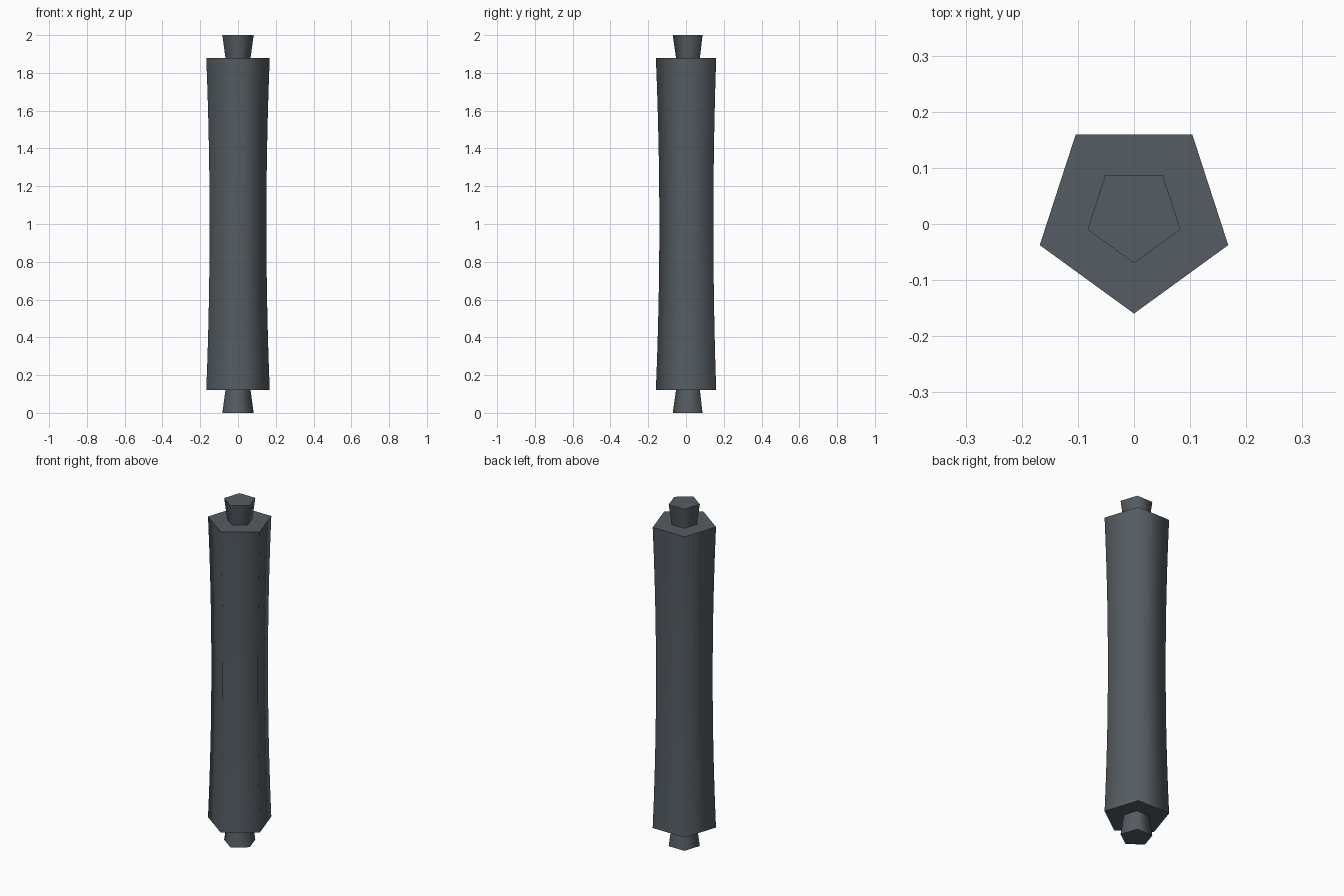
import bpy, bmesh, math

if "Cube" in bpy.data.objects:
    bpy.data.objects.remove(bpy.data.objects["Cube"], do_unlink=True)

SIDES = 5
CENTRE_Y = 0.017   # pentagon centre, so its bounds are centred on y = 0

slate = bpy.data.materials.new("slate_grey")
slate.use_nodes = True
colour = (0.09, 0.108, 0.122, 1)
slate.diffuse_color = colour
slate.node_tree.nodes["Principled BSDF"].inputs["Base Color"].default_value = colour


def pentagon_column(name, profile):
    """Loft pentagons through (radius, height) pairs, one corner to the front."""
    bm = bmesh.new()
    rings = []
    for radius, z in profile:
        ring = []
        for i in range(SIDES):
            a = -math.pi / 2 + i * math.tau / SIDES
            ring.append(bm.verts.new((radius * math.cos(a),
                                      CENTRE_Y + radius * math.sin(a), z)))
        rings.append(ring)
    for low, high in zip(rings, rings[1:]):
        for i in range(SIDES):
            j = (i + 1) % SIDES
            bm.faces.new((low[i], low[j], high[j], high[i]))
    bm.faces.new(rings[0][::-1])
    bm.faces.new(rings[-1])
    bmesh.ops.recalc_face_normals(bm, faces=bm.faces)
    mesh = bpy.data.meshes.new(name)
    bm.to_mesh(mesh)
    bm.free()
    mesh.materials.append(slate)
    obj = bpy.data.objects.new(name, mesh)
    bpy.context.collection.objects.link(obj)
    # Soft long sides, crisp end faces
    bpy.ops.object.select_all(action='DESELECT')
    obj.select_set(True)
    bpy.context.view_layer.objects.active = obj
    bpy.ops.object.shade_smooth_by_angle(angle=math.radians(80))
    return obj


# Waisted main body
BOTTOM, TOP, STEPS = 0.12, 1.88, 11
body = []
for s in range(STEPS + 1):
    t = 2 * s / STEPS - 1
    body.append((0.158 + 0.0186 * t * t, 1 + t * (TOP - BOTTOM) / 2))
pentagon_column("body", body)

# Flared pegs at both ends
pentagon_column("top_peg", [(0.07, TOP), (0.087, 2)])
pentagon_column("bottom_peg", [(0.087, 0), (0.07, BOTTOM)])
